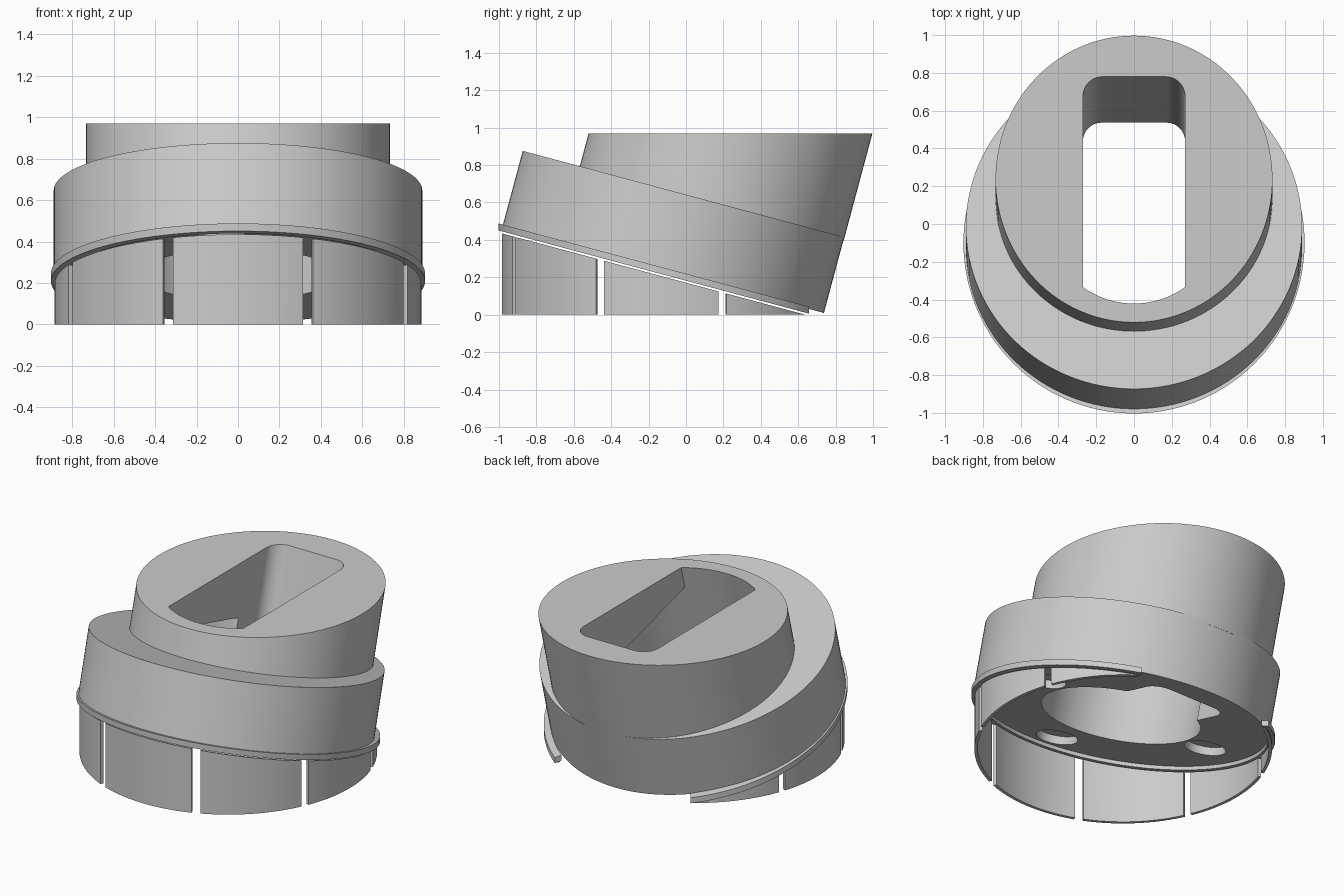
import bpy, bmesh, math
from mathutils import Matrix

cube = bpy.data.objects.get("Cube")
if cube:
    bpy.data.objects.remove(cube, do_unlink=True)

TILT = Matrix.Rotation(math.radians(-15), 4, 'X')
SLOPE = math.tan(math.radians(15))
AXIS_Y = -0.18      # main axis offset in the tilted frame
SKIRT_Y = -0.1      # centre of the upright skirt

grey = bpy.data.materials.new("light_grey")
grey.use_nodes = True
colour = (0.6, 0.6, 0.6, 1)
grey.diffuse_color = colour
grey.node_tree.nodes["Principled BSDF"].inputs["Base Color"].default_value = colour


def finish(name, bm, matrix=None):
    """Turn a bmesh into a named grey object."""
    bmesh.ops.recalc_face_normals(bm, faces=bm.faces)
    if matrix:
        bm.transform(matrix)
    mesh = bpy.data.meshes.new(name)
    bm.to_mesh(mesh)
    bm.free()
    mesh.materials.append(grey)
    obj = bpy.data.objects.new(name, mesh)
    bpy.context.collection.objects.link(obj)
    return obj


def prism(name, outline, z0, z1, matrix=TILT):
    """Extrude a flat outline between two heights."""
    bm = bmesh.new()
    face = bm.faces.new([bm.verts.new((x, y, z0)) for x, y in outline])
    new = bmesh.ops.extrude_face_region(bm, geom=[face])["geom"]
    verts = [v for v in new if isinstance(v, bmesh.types.BMVert)]
    bmesh.ops.translate(bm, verts=verts, vec=(0, 0, z1 - z0))
    return finish(name, bm, matrix)


def arc(cx, cy, r, start, end, steps):
    angles = [math.radians(start + (end - start) * i / steps) for i in range(steps + 1)]
    return [(cx + r * math.cos(a), cy + r * math.sin(a)) for a in angles]


def circle(cx, cy, r, steps=128):
    return arc(cx, cy, r, 0, 360, steps)[:-1]


def boolean(target, tool, operation='DIFFERENCE'):
    mod = target.modifiers.new(tool.name, 'BOOLEAN')
    mod.operation = operation
    mod.solver = 'EXACT'
    mod.object = tool
    bpy.context.view_layer.objects.active = target
    bpy.ops.object.modifier_apply(modifier=mod.name)
    bpy.data.objects.remove(tool, do_unlink=True)


def smooth(obj):
    bpy.ops.object.select_all(action='DESELECT')
    obj.select_set(True)
    bpy.context.view_layer.objects.active = obj
    bpy.ops.object.shade_smooth_by_angle(angle=math.radians(30))


def band(name, r_in, r_out, start, end, bottom, top):
    """Upright curved wall; angles run from the front, heights depend on y."""
    bm = bmesh.new()
    steps = max(8, int(abs(end - start) / 3))
    rings = []
    for i in range(steps + 1):
        a = math.radians(start + (end - start) * i / steps)
        ring = []
        for r, height in ((r_in, bottom), (r_out, bottom), (r_out, top), (r_in, top)):
            y = SKIRT_Y - r * math.cos(a)
            ring.append(bm.verts.new((r * math.sin(a), y, height(y))))
        rings.append(ring)
    for a, b in zip(rings, rings[1:]):
        for k in range(4):
            n = (k + 1) % 4
            bm.faces.new((a[k], a[n], b[n], b[k]))
    bm.faces.new(rings[0])
    bm.faces.new(rings[-1])
    obj = finish(name, bm)
    smooth(obj)
    return obj


# Tilted drum with the offset collar on top
body = prism("body", circle(0, AXIS_Y, 0.89), 0.2, 0.62)
collar = prism("collar", circle(0, -0.021, 0.733), 0.6, 1.5)
boolean(body, collar, 'UNION')

# Level top of the collar
top_cutter = prism("top_cutter", [(-2, -2), (2, -2), (2, 2), (-2, 2)], 0.97, 3, None)
boolean(body, top_cutter)

# Wide round bore from below
boolean(body, prism("bore_cutter", circle(0, AXIS_Y, 0.48), 0, 0.7))

# Slot with rounded back corners and a curved front end
half, back, corner = 0.27, 0.502, 0.1
edge = math.degrees(math.acos(half / 0.478))
slot = (arc(half - corner, back - corner, corner, 0, 90, 10)
        + arc(corner - half, back - corner, corner, 90, 180, 10)
        + arc(0, AXIS_Y, 0.478, 180 + edge, 360 - edge, 20))
boolean(body, prism("slot_cutter", slot, -0.2, 1.6))

# Shallow round pockets in the underside
for x, y in ((-0.62, 0.04), (0.62, 0.04), (-0.08, -0.71)):
    boolean(body, prism("pocket_cutter", circle(x, AXIS_Y + y, 0.125, 40), 0, 0.25))
smooth(body)

# Sloping lip around the foot of the drum, open at the back
band("lip", 0.86, 0.903, -147, 147,
     lambda y: max(0, 0.45 - SLOPE * (y + 1)),
     lambda y: 0.487 - SLOPE * (y + 1))

# Upright skirt split into panels, with a slanted top edge
def skirt_top(y):
    return max(0.003, 0.435 - SLOPE * (y + 0.985))

band("skirt_front", 0.865, 0.885, -20.7, 20.7, lambda y: 0, skirt_top)
for side, sign in (("left", 1), ("right", -1)):
    for i, (start, end) in enumerate(((24.2, 64.5), (67.5, 108), (111, 146))):
        band(f"skirt_{side}_{i + 1}", 0.865, 0.885, sign * start, sign * end,
             lambda y: 0, skirt_top)
